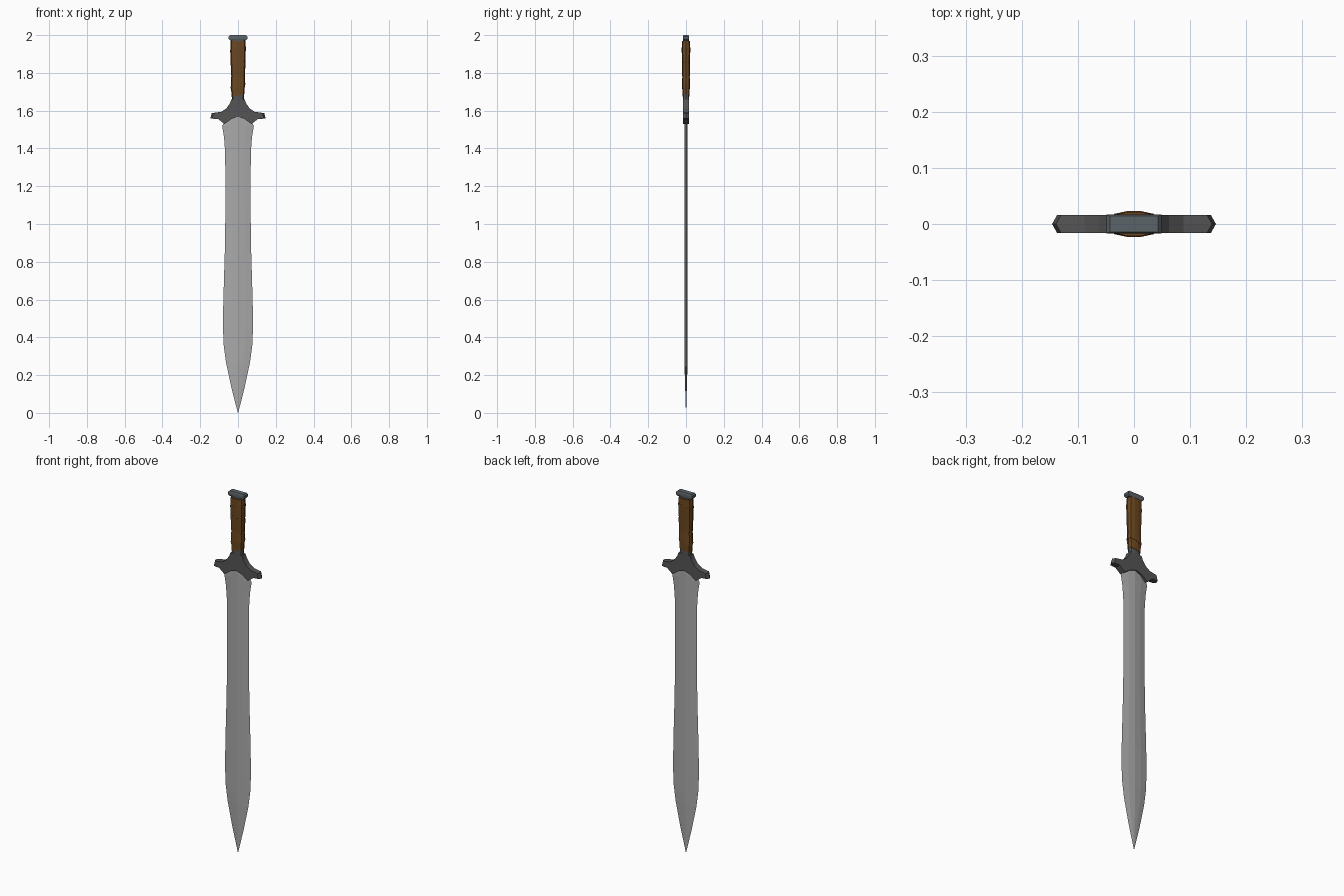
import bpy, bmesh

if "Cube" in bpy.data.objects:
    bpy.data.objects.remove(bpy.data.objects["Cube"])

def material(name, r, g, b):
    m = bpy.data.materials.new(name)
    m.diffuse_color = (r, g, b, 1)
    m.use_nodes = True
    m.node_tree.nodes["Principled BSDF"].inputs["Base Color"].default_value = m.diffuse_color
    return m

steel = material("blade steel", 0.40, 0.40, 0.40)
iron = material("dark iron", 0.09, 0.09, 0.092)
pommel_grey = material("pommel iron", 0.105, 0.125, 0.14)
leather = material("brown leather", 0.15, 0.063, 0.014)

def finish(bm, name, mat):
    bmesh.ops.recalc_face_normals(bm, faces=bm.faces[:])
    me = bpy.data.meshes.new(name)
    bm.to_mesh(me)
    bm.free()
    me.materials.append(mat)
    ob = bpy.data.objects.new(name, me)
    bpy.context.collection.objects.link(ob)
    return ob

def loft(name, rings, mat):
    """Skin a stack of equal-sized rings and cap both ends."""
    bm = bmesh.new()
    vs = [[bm.verts.new(p) for p in r] for r in rings]
    n = len(vs[0])
    for a, b in zip(vs, vs[1:]):
        for i in range(n):
            j = (i + 1) % n
            bm.faces.new((a[i], a[j], b[j], b[i]))
    bm.faces.new(vs[0][::-1])
    bm.faces.new(vs[-1])
    return finish(bm, name, mat)

def oval(w, d, z, tilt=0.0):
    """Flattened ten-sided section, optionally slanted along x."""
    q = [(w, 0), (0.85 * w, 0.78 * d), (0.28 * w, d)]
    pts = q + [(-x, y) for x, y in q[:0:-1]]
    pts += [(-x, -y) for x, y in pts if (x, y) != (-w, 0)]
    return [(x, y, z + tilt * x) for x, y in pts]

def box_ring(w, d, z):
    return [(w, -d, z), (w, d, z), (-w, d, z), (-w, -d, z)]

# Leaf-shaped blade with a central ridge; outline is (z, half width)
outline = [(0.0, 0.001), (0.13, 0.034), (0.27, 0.064), (0.36, 0.076), (0.44, 0.079),
           (0.58, 0.078), (0.85, 0.070), (1.10, 0.066), (1.38, 0.068),
           (1.46, 0.074), (1.52, 0.084)]

def blade_ring(z, w, rise=0.0):
    t = min(0.009, 0.0005 + 0.03 * z)
    half = [(w, 0), (0.5 * w, 0.68 * t), (0, t), (-0.5 * w, 0.68 * t)]
    pts = half + [(-x, -y) for x, y in half]
    return [(x, y, z + rise * (1 - abs(x) / w)) for x, y in pts]

rings = [blade_ring(z, w) for z, w in outline]
rings.append(blade_ring(1.542, 0.070, 0.05))
loft("blade", rings, steel)

# Winged crossguard: half profile mirrored, extruded, with pointed ends
half = [(0.035, 1.66), (0.043, 1.638), (0.062, 1.612), (0.088, 1.594), (0.136, 1.587),
        (0.143, 1.558), (0.105, 1.556), (0.072, 1.529), (0.034, 1.556)]
profile = half + [(0, 1.568)] + [(-x, z) for x, z in half[::-1]]

def guard_ring(y, tip):
    out = []
    for x, z in profile:
        if abs(x) > 0.12:
            x += tip if x > 0 else -tip
        out.append((x, y, z))
    return out

loft("crossguard", [guard_ring(-0.016, -0.006), guard_ring(0, 0.003),
                    guard_ring(0.016, -0.006)], iron)

# Metal collar under the grip and neck under the pommel
loft("grip_collar", [oval(0.032, 0.016, 1.65), oval(0.033, 0.018, 1.70)], iron)
loft("pommel_neck", [oval(0.036, 0.016, 1.95), oval(0.036, 0.016, 1.98)], iron)

# Leather grip: overlapping slanted wraps (z low, z high, low and high width, tilts)
wraps = [(1.68, 1.735, 0.034, 0.037, 0.25, 0.30),
         (1.728, 1.79, 0.039, 0.035, 0.30, -0.15),
         (1.78, 1.865, 0.036, 0.040, -0.15, -0.25),
         (1.855, 1.93, 0.038, 0.042, -0.25, 0.22),
         (1.922, 1.968, 0.041, 0.039, 0.22, 0.0)]
for i, (z0, z1, w0, w1, t0, t1) in enumerate(wraps):
    loft(f"grip_wrap_{i + 1}", [oval(w0, w0 * 0.55, z0, t0),
                                oval(w1, w1 * 0.55, z1, t1)], leather)

# Chamfered rectangular pommel cap
loft("pommel", [box_ring(0.041, 0.014, 1.972), box_ring(0.049, 0.017, 1.98),
                box_ring(0.049, 0.017, 1.993), box_ring(0.043, 0.014, 2.0)], pommel_grey)
